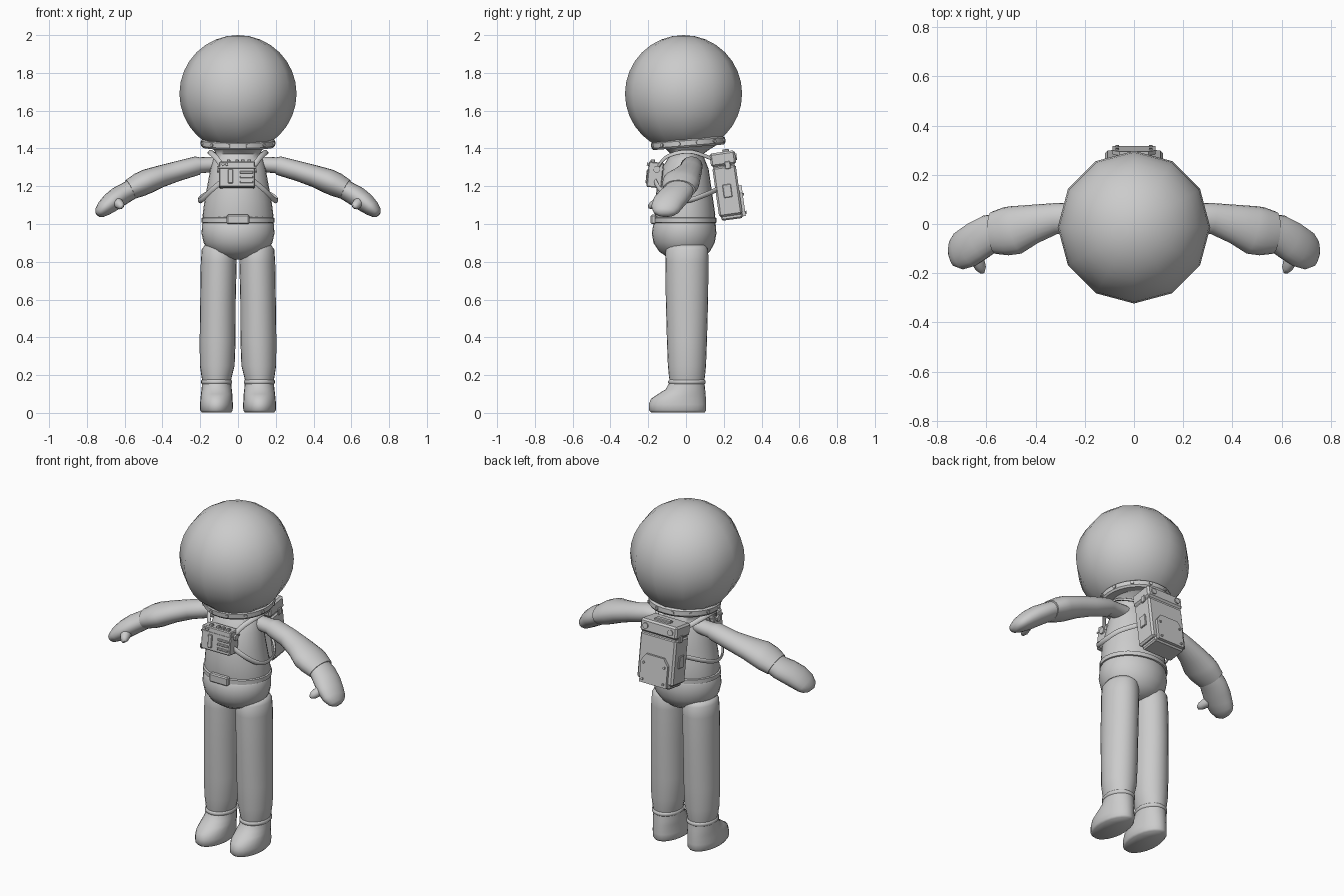
import bpy, bmesh, math
from mathutils import Vector, Matrix

if "Cube" in bpy.data.objects:
    bpy.data.objects.remove(bpy.data.objects["Cube"])

suit = bpy.data.materials.new("light_grey")
suit.diffuse_color = (0.6, 0.6, 0.6, 1)
suit.use_nodes = True
suit.node_tree.nodes["Principled BSDF"].inputs["Base Color"].default_value = suit.diffuse_color


def finish(name, bm, mat=Matrix(), smooth=True, angle=40):
    bmesh.ops.recalc_face_normals(bm, faces=bm.faces)
    me = bpy.data.meshes.new(name)
    bm.to_mesh(me)
    bm.free()
    me.transform(mat)
    me.materials.append(suit)
    ob = bpy.data.objects.new(name, me)
    bpy.context.collection.objects.link(ob)
    if smooth:
        bpy.ops.object.select_all(action='DESELECT')
        ob.select_set(True)
        bpy.context.view_layer.objects.active = ob
        bpy.ops.object.shade_smooth_by_angle(angle=math.radians(angle))
    return ob


def loft(name, rings, n=24, closed=False, angle=50):
    """Skin rings given as (centre, u vector, v vector)."""
    bm = bmesh.new()
    loops = []
    for c, u, v in rings:
        loops.append([bm.verts.new(c + u * math.cos(2 * math.pi * i / n)
                                   + v * math.sin(2 * math.pi * i / n)) for i in range(n)])
    pairs = list(zip(loops, loops[1:]))
    if closed:
        pairs.append((loops[-1], loops[0]))
    else:
        bm.faces.new(loops[0])
        bm.faces.new(loops[-1])
    for a, b in pairs:
        for i in range(n):
            bm.faces.new((a[i], a[(i + 1) % n], b[(i + 1) % n], b[i]))
    return finish(name, bm, angle=angle)


def stack(name, rows, n=24, angle=50):
    """Vertical loft; rows are (z, cx, cy, rx, ry)."""
    return loft(name, [(Vector((x, y, z)), Vector((rx, 0, 0)), Vector((0, ry, 0)))
                       for z, x, y, rx, ry in rows], n, angle=angle)


def smooth_path(pts, steps=4):
    pts = [Vector(p) for p in pts]
    out = []
    for i in range(len(pts) - 1):
        p0, p1, p2 = pts[max(i - 1, 0)], pts[i], pts[i + 1]
        p3 = pts[min(i + 2, len(pts) - 1)]
        for k in range(steps):
            t = k / steps
            out.append(0.5 * (2 * p1 + (p2 - p0) * t + (2 * p0 - 5 * p1 + 4 * p2 - p3) * t * t
                              + (3 * p1 - p0 - 3 * p2 + p3) * t ** 3))
    return out + [pts[-1]]


def tangents(pts):
    return [(pts[min(i + 1, len(pts) - 1)] - pts[max(i - 1, 0)]).normalized()
            for i in range(len(pts))]


def strap(name, pts, width=0.014, thick=0.007):
    """Flat band that faces away from the chest centre."""
    pts = smooth_path(pts)
    rings = []
    for p, t in zip(pts, tangents(pts)):
        u = t.cross(p - Vector((0, 0, 1.2))).normalized()
        rings.append((p, u * width, t.cross(u) * thick))
    loft(name, rings, 8)


def limb(name, rows, n=20):
    """Sideways loft; rows are (x, y, z, half width, half height)."""
    pts = [Vector(r[:3]) for r in rows]
    rings = []
    for r, t in zip(rows, tangents(pts)):
        v = t.cross(Vector((0, 1, 0))).normalized()
        rings.append((Vector(r[:3]), v.cross(t) * r[3], v * r[4]))
    return loft(name, rings, n, angle=60)


def box(name, size, loc, frame=Matrix(), bevel=0.006):
    bm = bmesh.new()
    bmesh.ops.create_cube(bm, size=1, matrix=Matrix.Translation(loc) @ Matrix.Diagonal((*size, 1)))
    if bevel:
        bmesh.ops.bevel(bm, geom=bm.edges[:], offset=bevel, segments=1, affect='EDGES')
    return finish(name, bm, frame, smooth=False)


def knob(name, r, depth, loc, frame=Matrix(), axis='Y', n=10):
    turn = {'Y': Matrix.Rotation(math.pi / 2, 4, 'X'),
            'X': Matrix.Rotation(math.pi / 2, 4, 'Y'), 'Z': Matrix()}[axis]
    bm = bmesh.new()
    bmesh.ops.create_cone(bm, cap_ends=True, segments=n, radius1=r, radius2=r, depth=depth,
                          matrix=Matrix.Translation(loc) @ turn)
    return finish(name, bm, frame)


def prism(name, outline, y0, y1, frame):
    """Extrude an x-z outline from y0 to y1."""
    bm = bmesh.new()
    f = bm.faces.new([bm.verts.new((x, y0, z)) for x, z in outline])
    ext = bmesh.ops.extrude_face_region(bm, geom=[f])
    bmesh.ops.translate(bm, vec=(0, y1 - y0, 0),
                        verts=[v for v in ext['geom'] if isinstance(v, bmesh.types.BMVert)])
    return finish(name, bm, frame, smooth=False)


# Helmet: coarse round globe
bm = bmesh.new()
bmesh.ops.create_uvsphere(bm, u_segments=12, v_segments=16, radius=0.31,
                          matrix=Matrix.Translation((0, -0.013, 1.69)))
finish("helmet", bm, angle=60)

# Collar: tilted ring with rivets
collar = Matrix.Translation((0, 0.012, 1.428)) @ Matrix.Rotation(math.radians(4.5), 4, 'X')
profile = [(0.14, -0.022), (0.188, -0.022), (0.196, -0.012), (0.196, 0.014), (0.185, 0.022), (0.14, 0.022)]
bm = bmesh.new()
N = 32
cols = [[bm.verts.new((r * math.cos(2 * math.pi * i / N), r * math.sin(2 * math.pi * i / N), z))
         for r, z in profile] for i in range(N)]
for i in range(N):
    a, b = cols[i], cols[(i + 1) % N]
    for k in range(len(profile)):
        m = (k + 1) % len(profile)
        bm.faces.new((a[k], b[k], b[m], a[m]))
finish("collar", bm, collar, angle=30)
for i in range(12):
    knob("collar_rivet", 0.01, 0.012, (0, -0.196, 0),
         collar @ Matrix.Rotation(math.pi * (i + 0.5) / 6, 4, 'Z'), n=8)

# Torso and hips
stack("torso", [(0.99, 0, -0.005, 0.185, 0.155), (1.05, 0, -0.005, 0.187, 0.16), (1.12, 0, -0.01, 0.178, 0.155),
                (1.2, 0, -0.01, 0.163, 0.143), (1.29, 0, -0.005, 0.147, 0.125), (1.34, 0, 0, 0.132, 0.1),
                (1.37, 0, 0.005, 0.115, 0.085), (1.395, 0, 0.01, 0.13, 0.115), (1.42, 0, 0.012, 0.16, 0.155)], 28, 70)
stack("hips", [(0.812, 0, -0.005, 0.05, 0.05), (0.825, 0, -0.005, 0.1, 0.095), (0.855, 0, -0.008, 0.152, 0.135),
               (0.9, 0, -0.01, 0.182, 0.162), (0.95, 0, -0.01, 0.193, 0.171), (1.0, 0, -0.008, 0.19, 0.165),
               (1.02, 0, -0.005, 0.18, 0.155)], 28, 70)

# Belt and buckle
stack("belt", [(1.004, 0, -0.006, 0.18, 0.155), (1.008, 0, -0.006, 0.194, 0.168), (1.032, 0, -0.006, 0.194, 0.168),
               (1.037, 0, -0.006, 0.18, 0.155)], 32)
box("buckle", (0.12, 0.03, 0.05), (0, -0.172, 1.024))

for s, side in ((1, "left"), (-1, "right")):
    # Leg, ankle cuff and boot
    stack(side + "_leg", [(0.15, s * 0.113, 0.005, 0.072, 0.088), (0.19, s * 0.113, 0.005, 0.08, 0.095),
                          (0.25, s * 0.11, 0.005, 0.092, 0.101), (0.38, s * 0.108, 0.005, 0.095, 0.106),
                          (0.6, s * 0.106, 0.005, 0.094, 0.112), (0.8, s * 0.102, 0.005, 0.095, 0.114),
                          (0.865, s * 0.1, 0.005, 0.092, 0.112), (0.89, s * 0.1, 0.005, 0.075, 0.095)], 24, 60)
    stack(side + "_ankle_cuff", [(0.15, s * 0.113, 0.005, 0.074, 0.09), (0.157, s * 0.113, 0.005, 0.082, 0.099),
                                 (0.17, s * 0.113, 0.005, 0.082, 0.099), (0.178, s * 0.113, 0.005, 0.074, 0.09)], 24, 60)
    stack(side + "_boot", [(0.003, s * 0.114, -0.043, 0.078, 0.142), (0.014, s * 0.114, -0.045, 0.086, 0.152),
                           (0.045, s * 0.114, -0.045, 0.087, 0.152), (0.075, s * 0.114, -0.04, 0.085, 0.145),
                           (0.1, s * 0.113, -0.022, 0.083, 0.126), (0.125, s * 0.113, -0.003, 0.08, 0.104),
                           (0.16, s * 0.113, 0.005, 0.077, 0.093)], 24, 60)

    # Sleeve, glove and thumb
    limb(side + "_sleeve", [(s * 0.09, 0.03, 1.318, 0.045, 0.04), (s * 0.2, 0.03, 1.311, 0.052, 0.042),
                            (s * 0.215, 0.03, 1.309, 0.058, 0.05), (s * 0.32, 0.022, 1.28, 0.063, 0.053),
                            (s * 0.41, 0.0, 1.252, 0.08, 0.058), (s * 0.48, -0.024, 1.226, 0.099, 0.065),
                            (s * 0.52, -0.03, 1.208, 0.098, 0.064), (s * 0.57, -0.036, 1.183, 0.086, 0.055)])
    limb(side + "_glove", [(s * 0.54, -0.03, 1.198, 0.075, 0.052), (s * 0.59, -0.042, 1.168, 0.08, 0.053),
                           (s * 0.635, -0.068, 1.142, 0.083, 0.055), (s * 0.675, -0.095, 1.112, 0.083, 0.052),
                           (s * 0.71, -0.11, 1.082, 0.077, 0.043), (s * 0.733, -0.115, 1.06, 0.058, 0.031),
                           (s * 0.745, -0.116, 1.048, 0.025, 0.015)])
    limb(side + "_thumb", [(s * 0.648, -0.11, 1.125, 0.035, 0.03), (s * 0.635, -0.15, 1.11, 0.03, 0.027),
                           (s * 0.622, -0.18, 1.098, 0.022, 0.022), (s * 0.616, -0.198, 1.09, 0.008, 0.01)], 12)

    # Harness: over the shoulder and around the ribs
    strap(side + "_shoulder_strap", [(s * 0.08, -0.15, 1.30), (s * 0.115, -0.11, 1.35), (s * 0.145, -0.04, 1.378),
                                     (s * 0.145, 0.04, 1.38), (s * 0.1, 0.14, 1.345)])
    strap(side + "_side_strap", [(s * 0.08, -0.165, 1.23), (s * 0.14, -0.135, 1.18), (s * 0.19, -0.07, 1.13),
                                 (s * 0.205, 0.01, 1.125), (s * 0.18, 0.09, 1.15), (s * 0.1, 0.17, 1.185)])

# Chest control box with slots, dials and switches
chest = Matrix.Translation((-0.005, -0.163, 1.26)) @ Matrix.Rotation(math.radians(-6), 4, 'X')
box("chest_box", (0.19, 0.08, 0.135), (0, 0, 0), chest, 0.005)
box("chest_lip", (0.196, 0.086, 0.008), (0, 0, 0.035), chest, 0)
box("chest_gauge", (0.026, 0.012, 0.075), (-0.035, -0.041, -0.012), chest, 0.003)
for k in range(3):
    box("chest_slot", (0.07, 0.012, 0.012), (0.05, -0.041, 0.01 - 0.026 * k), chest, 0.002)
for x in (-0.075, -0.055):
    knob("chest_dial", 0.008, 0.016, (x, -0.042, 0.052), chest)
for x in (-0.045, 0.0, 0.03, 0.065):
    box("chest_switch", (0.018, 0.024, 0.02), (x, -0.02, 0.07), chest, 0.003)
for x in (-0.098, 0.098):
    knob("chest_port", 0.018, 0.014, (x, 0.005, 0.03), chest, 'X', 12)

# Life support pack
pack = Matrix.Translation((0, 0.215, 1.205)) @ Matrix.Rotation(math.radians(8), 4, 'X')
box("pack_body", (0.235, 0.125, 0.265), (0, 0, -0.03), pack, 0.01)
box("pack_lid", (0.24, 0.135, 0.072), (0, 0, 0.142), pack, 0.01)
box("pack_neck", (0.22, 0.115, 0.03), (0, 0, 0.103), pack, 0)
box("pack_base", (0.2, 0.115, 0.03), (0, 0.005, -0.168), pack, 0.008)
prism("pack_back_plate", [(-0.088, -0.175), (0.088, -0.175), (0.088, -0.05), (0.058, -0.01),
                          (-0.058, -0.01), (-0.088, -0.05)], 0.05, 0.078, pack)
for x in (-0.068, 0.068):
    for z in (-0.155, -0.06):
        knob("plate_bolt", 0.007, 0.01, (x, 0.08, z), pack, n=8)
    knob("lid_bolt", 0.017, 0.012, (x * 1.2, 0.068, 0.142), pack, n=12)
box("lid_handle", (0.1, 0.035, 0.02), (0, 0.02, 0.18), pack, 0.004)
for x in (-0.119, 0.119):
    box("pack_side_plate", (0.012, 0.045, 0.07), (x, 0.0, -0.03), pack, 0.003)
    box("lid_latch", (0.012, 0.03, 0.04), (x, 0.02, 0.105), pack, 0.003)
